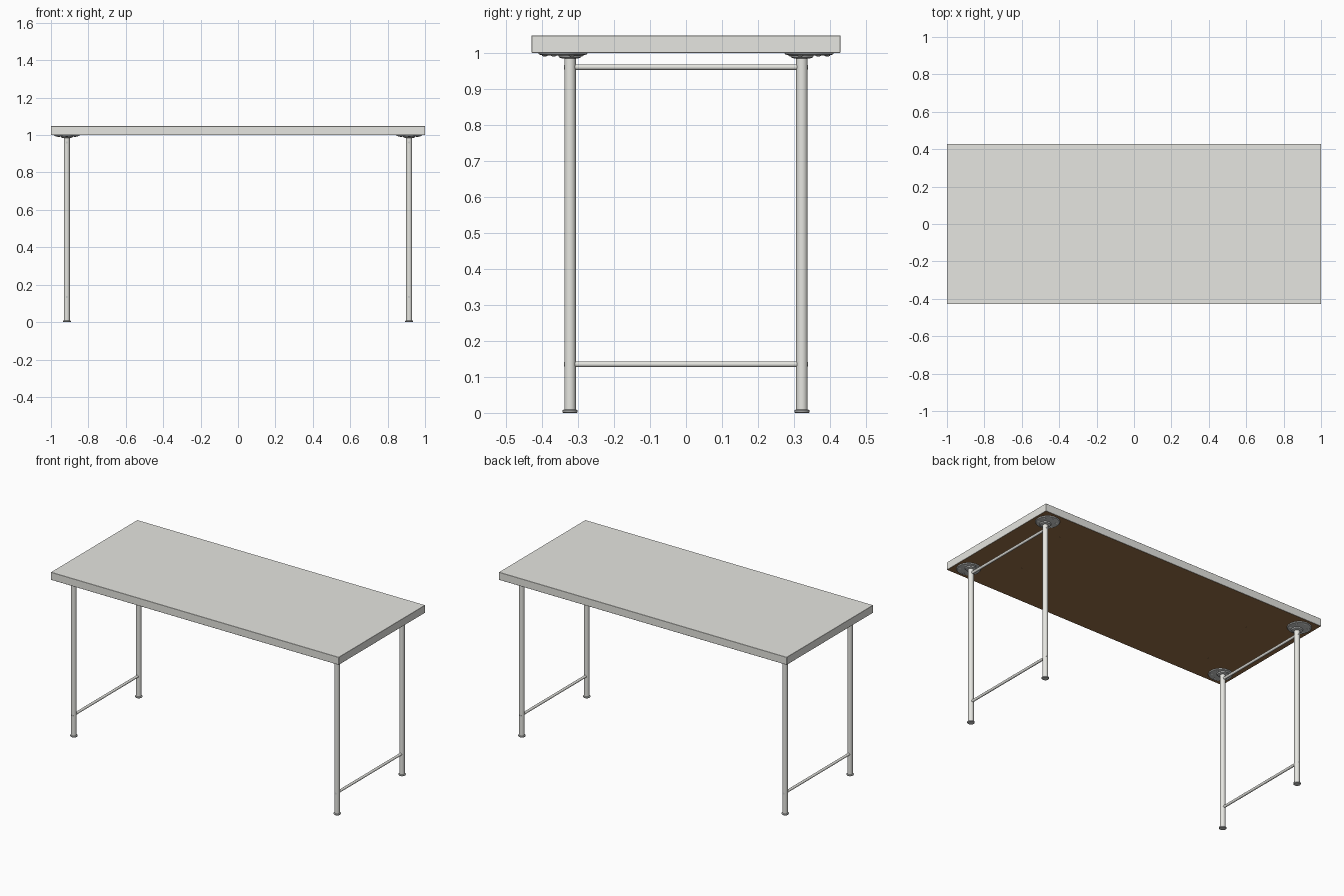
import bpy
import bmesh
from math import pi, cos, sin
from mathutils import Vector

if "Cube" in bpy.data.objects:
    bpy.data.objects.remove(bpy.data.objects["Cube"])


def material(name, rgb):
    m = bpy.data.materials.new(name)
    m.use_nodes = True
    color = (*rgb, 1)
    m.diffuse_color = color
    m.node_tree.nodes["Principled BSDF"].inputs["Base Color"].default_value = color
    return m


OFF_WHITE = material("off white", (0.79, 0.79, 0.75))
BROWN = material("brown board", (0.31, 0.16, 0.065))
STEEL = material("steel grey", (0.6, 0.61, 0.6))


def smooth(obj):
    bpy.ops.object.select_all(action="DESELECT")
    obj.select_set(True)
    bpy.context.view_layer.objects.active = obj
    bpy.ops.object.shade_smooth_by_angle(angle=pi / 6)


def lathe(name, profile, center, mat, sides=32):
    """Closed turned solid from (radius, height) rings."""
    bm = bmesh.new()
    rings = [[bm.verts.new((r * cos(2 * pi * i / sides), r * sin(2 * pi * i / sides), z))
              for i in range(sides)] for r, z in profile]
    for low, high in zip(rings, rings[1:]):
        for i in range(sides):
            j = (i + 1) % sides
            bm.faces.new((low[i], low[j], high[j], high[i]))
    bm.faces.new(rings[0][::-1])
    bm.faces.new(rings[-1])
    mesh = bpy.data.meshes.new(name)
    bm.to_mesh(mesh)
    bm.free()
    obj = bpy.data.objects.new(name, mesh)
    bpy.context.collection.objects.link(obj)
    obj.location = center
    mesh.materials.append(mat)
    smooth(obj)
    return obj


def rod(name, start, end, radius, mat, sides=20):
    a, b = Vector(start), Vector(end)
    obj = lathe(name, [(radius, 0), (radius, (b - a).length)], a, mat, sides)
    obj.rotation_euler = (b - a).to_track_quat("Z", "Y").to_euler()
    return obj


# Table top, with finely chamfered edges and a brown underside
bpy.ops.mesh.primitive_cube_add(size=1, location=(0, 0, 1.024))
top = bpy.context.object
top.name = "table_top"
top.scale = (2, 0.858, 0.048)
bpy.ops.object.transform_apply(location=False, rotation=False, scale=True)
bm = bmesh.new()
bm.from_mesh(top.data)
bmesh.ops.bevel(bm, geom=bm.edges[:], offset=0.001, segments=1, affect="EDGES", profile=0.5)
bm.normal_update()
for face in bm.faces:
    face.material_index = int(face.normal.z < -0.9)
bm.to_mesh(top.data)
bm.free()
top.data.materials.append(OFF_WHITE)
top.data.materials.append(BROWN)

LEG_X, LEG_Y, PLATE_Y = 0.915, 0.322, 0.342
BAR_HEIGHTS = {"lower": 0.135, "upper": 0.96}

for sx, side in ((1, "left"), (-1, "right")):
    for sy, end in ((-1, "front"), (1, "back")):
        tag = f"{end}_{side}"
        x, y = sx * LEG_X, sy * LEG_Y
        # Leg tube and foot cap
        lathe(f"leg_{tag}", [(0.016, 0.008), (0.016, 0.99)], (x, y, 0), OFF_WHITE)
        lathe(f"foot_{tag}", [(0.019, 0), (0.021, 0.002), (0.021, 0.007), (0.017, 0.009)],
              (x, y, 0), STEEL)
        # Mounting plate, stepped down to a collar around the leg
        lathe(f"mounting_plate_{tag}", [(0.057, 0.993), (0.066, 0.995), (0.069, 1.0)],
              (x, sy * PLATE_Y, 0), STEEL)
        lathe(f"collar_{tag}", [(0.021, 0.984), (0.03, 0.987), (0.034, 0.994)],
              (x, y, 0), STEEL)
        for k in range(6):
            a = pi * k / 3 + pi / 6
            lathe(f"plate_screw_{tag}_{k}", [(0.004, 0.99), (0.008, 0.992), (0.008, 0.994)],
                  (x + 0.05 * cos(a), sy * PLATE_Y + 0.05 * sin(a), 0), STEEL, 12)
        # Bolt heads where the bars meet the leg, nearly flush
        for level, z in BAR_HEIGHTS.items():
            rod(f"{level}_bolt_{tag}", (x, y + sy * 0.013, z), (x, y + sy * 0.0164, z),
                0.006, STEEL, 12)
        # Spare screw holes in the underside
        for k in (-1, 1):
            lathe(f"screw_hole_{tag}_{k}", [(0.004, 0.9995), (0.004, 1.0005)],
                  (sx * (0.72 + 0.03 * k), sy * (0.2 + 0.05 * k), 0), BROWN, 10)

    # Cross bars between the two legs of each end
    for level, z in BAR_HEIGHTS.items():
        rod(f"{level}_bar_{side}", (sx * LEG_X, -LEG_Y, z), (sx * LEG_X, LEG_Y, z),
            0.008, OFF_WHITE)
